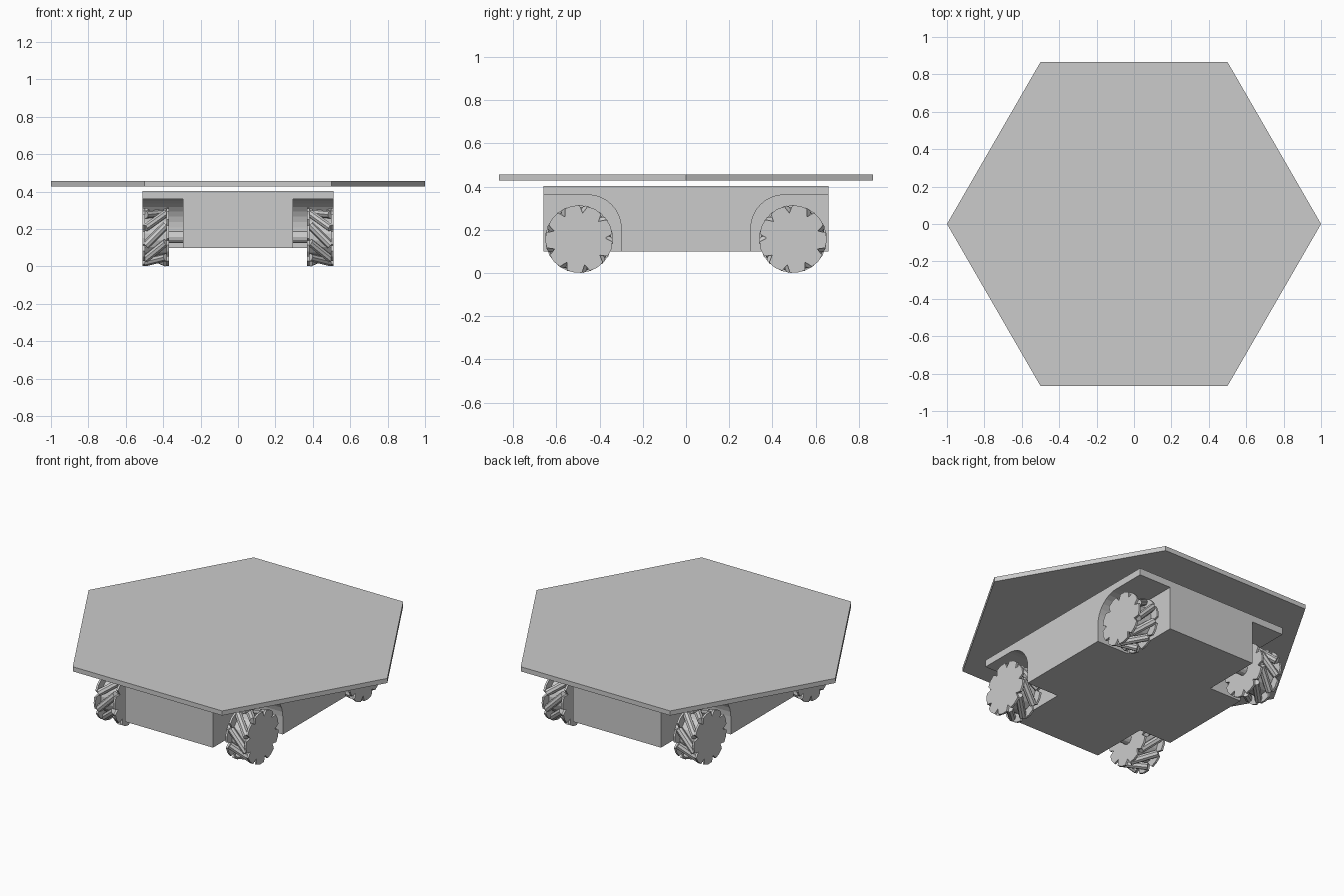
import bpy, bmesh
from math import pi, cos, sin
from mathutils import Matrix, Vector

if "Cube" in bpy.data.objects:
    bpy.data.objects.remove(bpy.data.objects["Cube"])

N = 9            # rollers per wheel
HALF = 0.07      # half wheel width


def make_object(name, bm):
    bmesh.ops.recalc_face_normals(bm, faces=bm.faces)
    mesh = bpy.data.meshes.new(name)
    bm.to_mesh(mesh)
    bm.free()
    ob = bpy.data.objects.new(name, mesh)
    bpy.context.collection.objects.link(ob)
    return ob


def extrude_x(bm, profile, x0, x1):
    """Extrude a (y, z) outline along x."""
    face = bm.faces.new([bm.verts.new((x0, y, z)) for y, z in profile])
    out = bmesh.ops.extrude_face_region(bm, geom=[face])
    verts = [v for v in out['geom'] if isinstance(v, bmesh.types.BMVert)]
    bmesh.ops.translate(bm, verts=verts, vec=(x1 - x0, 0, 0))


def rod(bm, center, direction, radius, length, sides):
    rot = Vector(direction).to_track_quat('Z', 'Y').to_matrix().to_4x4()
    bmesh.ops.create_cone(bm, cap_ends=True, segments=sides, radius1=radius,
                          radius2=radius, depth=length,
                          matrix=Matrix.Translation(center) @ rot)


def star(phase):
    """Toothed side plate outline with V notches for the rollers."""
    pts = []
    for i in range(N):
        a = phase + i * 2 * pi / N
        for da, r in ((-0.12, 0.155), (0, 0.122), (0.12, 0.155), (0.35, 0.157)):
            pts.append((r * cos(a + da), r * sin(a + da)))
    return pts


# Hexagonal deck
bm = bmesh.new()
bmesh.ops.create_cone(bm, cap_ends=True, segments=6, radius1=1, radius2=1, depth=0.028,
                      matrix=Matrix.Translation((0, 0, 0.442)) @ Matrix.Rotation(pi / 2, 4, 'Z'))
# keep two corners on the x axis
if max(v.co.x for v in bm.verts) < 0.99:
    bmesh.ops.rotate(bm, verts=bm.verts, cent=(0, 0, 0), matrix=Matrix.Rotation(pi / 6, 3, 'Z'))
make_object("hexagonal_deck", bm)

# Chassis block
bm = bmesh.new()
bmesh.ops.create_cube(bm, size=1, matrix=Matrix.Translation((0, 0, 0.252))
                      @ Matrix.Diagonal((1.02, 1.32, 0.304, 1)))
chassis = make_object("chassis", bm)

# Wheel arches cut out of the four corners
arch = [(0.8, 0.0), (0.8, 0.362), (0.455, 0.362)]
arch += [(0.455 - 0.155 * sin(a), 0.207 + 0.155 * cos(a))
         for a in [i * pi / 16 for i in range(1, 9)]]
arch += [(0.30, 0.0)]
bm = bmesh.new()
for sx in (-1, 1):
    for sy in (-1, 1):
        extrude_x(bm, [(sy * y, z) for y, z in arch], sx * 0.295, sx * 0.7)
cutter = make_object("wheel_arch_cutter", bm)
cutter.hide_render = True
cutter.hide_viewport = True
mod = chassis.modifiers.new("wheel_arches", 'BOOLEAN')
mod.operation = 'DIFFERENCE'
mod.solver = 'EXACT'
mod.object = cutter


def wheel(name, sx, sy):
    bm = bmesh.new()
    start = 1.5 * pi + 0.45
    # slanted rollers
    for i in range(N):
        a = start + i * 2 * pi / N
        rod(bm, (0, 0.126 * cos(a), 0.126 * sin(a)), (1, -sin(a), cos(a)), 0.021, 0.156, 8)
    # toothed side plates
    extrude_x(bm, star(start + 0.46), HALF - 0.012, HALF)
    extrude_x(bm, star(start - 0.46), -HALF, -HALF + 0.012)
    # hub drum
    rod(bm, (0, 0, 0), (1, 0, 0), 0.108, 0.12, 18)
    height = -min(v.co.z for v in bm.verts)
    # axle
    rod(bm, (-0.11, 0, 0), (1, 0, 0), 0.032, 0.09, 12)
    bmesh.ops.transform(bm, verts=bm.verts, matrix=Matrix.Diagonal((sx, sy, 1, 1)))
    ob = make_object(name, bm)
    ob.location = (sx * 0.44, sy * -0.495, height)


for sx, side in ((1, "right"), (-1, "left")):
    for sy, end in ((1, "front"), (-1, "back")):
        wheel(f"{end}_{side}_wheel", sx, sy)
